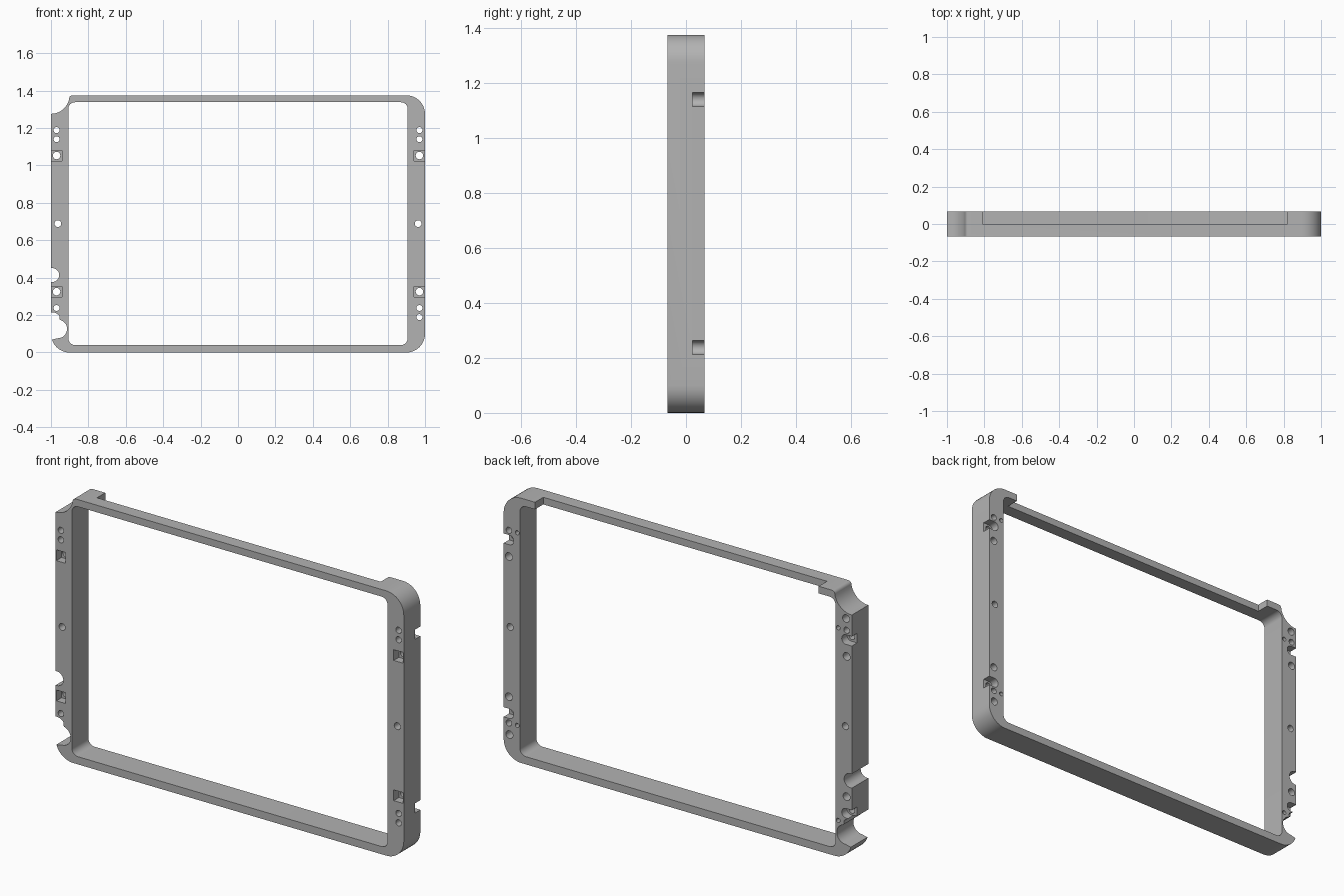
import bpy, bmesh
from math import cos, sin, radians

if "Cube" in bpy.data.objects:
    bpy.data.objects.remove(bpy.data.objects["Cube"], do_unlink=True)

HALF_DEPTH = 0.068
HEIGHT = 1.375

grey = bpy.data.materials.new("plain grey")
grey.use_nodes = True
grey.diffuse_color = (0.45, 0.45, 0.45, 1)
grey.node_tree.nodes["Principled BSDF"].inputs["Base Color"].default_value = (0.45, 0.45, 0.45, 1)


def arc(cx, cz, r, start, end, n=10):
    """Points on an arc in the x-z plane, angles in degrees."""
    return [(cx + r * cos(radians(start + (end - start) * i / n)),
             cz + r * sin(radians(start + (end - start) * i / n))) for i in range(n + 1)]


def circle(cx, cz, r, n=24):
    return arc(cx, cz, r, 0, 360, n)[:-1]


def rounded_box(x0, x1, z0, z1, r):
    return (arc(x1 - r, z1 - r, r, 0, 90) + arc(x0 + r, z1 - r, r, 90, 180)
            + arc(x0 + r, z0 + r, r, 180, 270) + arc(x1 - r, z0 + r, r, 270, 360))


def box(x0, x1, z0, z1):
    return [(x1, z0), (x1, z1), (x0, z1), (x0, z0)]


def prism(name, outline, y0, y1):
    """Extrude an x-z outline from y0 to y1."""
    bm = bmesh.new()
    face = bm.faces.new([bm.verts.new((x, y0, z)) for x, z in outline])
    new = bmesh.ops.extrude_face_region(bm, geom=[face])["geom"]
    bmesh.ops.translate(bm, vec=(0, y1 - y0, 0),
                        verts=[v for v in new if isinstance(v, bmesh.types.BMVert)])
    bmesh.ops.recalc_face_normals(bm, faces=bm.faces)
    mesh = bpy.data.meshes.new(name)
    bm.to_mesh(mesh)
    bm.free()
    obj = bpy.data.objects.new(name, mesh)
    bpy.context.collection.objects.link(obj)
    mesh.materials.append(grey)
    return obj


# Outer body: three rounded corners and a scooped upper right corner
outline = (arc(0.9, HEIGHT - 0.1, 0.1, 0, 90)
           + arc(-0.885, HEIGHT - 0.018, 0.018, 90, 180, 5)
           + arc(-1, HEIGHT, 0.099, -8, -90)
           + arc(-0.9, 0.1, 0.1, 180, 270) + arc(0.9, 0.1, 0.1, 270, 360))
frame = prism("frame", outline, -HALF_DEPTH, HALF_DEPTH)


def cut(outline, y0=-0.2, y1=0.2):
    cutter = prism("cutter", outline, y0, y1)
    cutter.hide_render = True
    mod = frame.modifiers.new("cut", 'BOOLEAN')
    mod.operation = 'DIFFERENCE'
    mod.solver = 'EXACT'
    mod.object = cutter
    bpy.context.view_layer.objects.active = frame
    bpy.ops.object.modifier_apply(modifier=mod.name)
    bpy.data.objects.remove(cutter, do_unlink=True)


# Window opening and the step along the back of the top rail
cut(rounded_box(-0.907, 0.907, 0.04, 1.338, 0.035))
cut(box(-0.81, 0.82, 1.3, 1.5), 0, 0.2)

# Fixings repeated on both side rails and mirrored about mid height
MID = 0.689
for side in (-1, 1):
    cut(circle(side * 0.963, MID, 0.018))
    for up in (-1, 1):
        nut_z, pin_z, end_z = (MID + up * d for d in (0.364, 0.451, 0.5))
        # Through holes
        cut(circle(side * 0.97, nut_z, 0.02))
        cut(circle(side * 0.97, pin_z, 0.016))
        cut(circle(side * 0.97, end_z, 0.016))
        # Square pocket in the front face
        x0, x1 = sorted((side * 0.942, side * 0.996))
        cut(box(x0, x1, nut_z - 0.028, nut_z + 0.028), -0.2, -0.025)
        # Round-ended slot open to the outer side, at the back
        slot = arc(0.967, pin_z, 0.025, 90, 270) + [(1.1, pin_z - 0.025), (1.1, pin_z + 0.025)]
        cut([(side * x, z) for x, z in slot], 0.024, 0.2)
        # Small blind hole
        cut(circle(side * 0.922, end_z, 0.011), 0.02, 0.2)

# Larger blind holes at two opposite corners
cut(circle(0.967, MID - 0.56, 0.02), 0.0, 0.2)
cut(circle(-0.967, MID + 0.56, 0.02), 0.0, 0.2)

# Cutouts in the outer edge of the right rail
cut(arc(-0.993, 0.414, 0.037, -90, 90, 16) + [(-1.1, 0.451), (-1.1, 0.377)])
cut(arc(-0.964, 0.126, 0.05, -90, 75, 16) + arc(-0.99, 0.18, 0.035, 0, 90, 8)
    + [(-1.1, 0.215), (-1.1, 0.07), (-0.99, 0.07)])

# Smooth the round walls, keep the edges crisp
bpy.ops.object.select_all(action='DESELECT')
frame.select_set(True)
bpy.context.view_layer.objects.active = frame
bpy.ops.object.shade_smooth_by_angle(angle=radians(30))
